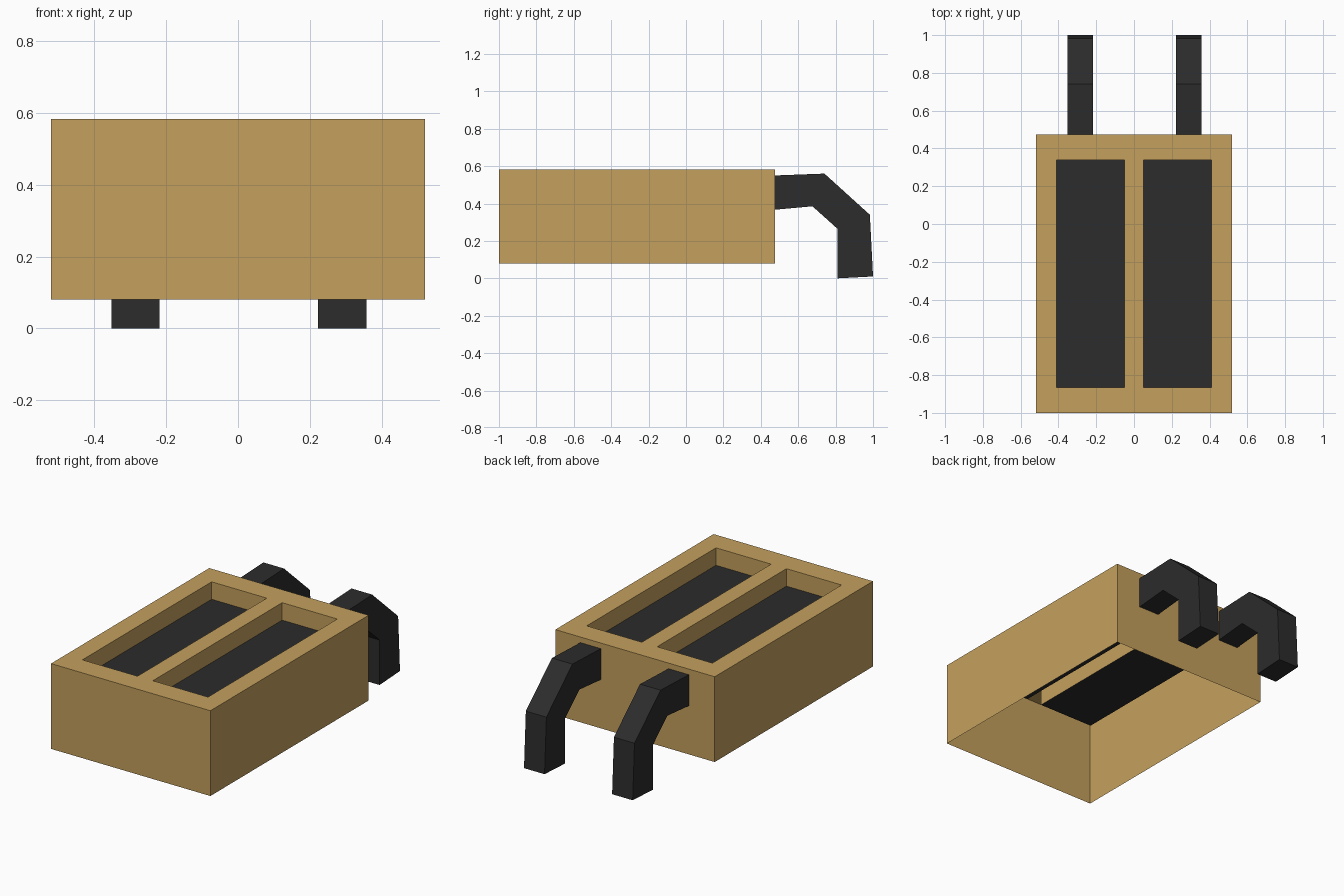
import bpy, bmesh
from mathutils import Matrix, Vector

if "Cube" in bpy.data.objects:
    bpy.data.objects.remove(bpy.data.objects["Cube"])


def material(name, rgb):
    m = bpy.data.materials.new(name)
    m.diffuse_color = (*rgb, 1)
    m.use_nodes = True
    m.node_tree.nodes["Principled BSDF"].inputs["Base Color"].default_value = m.diffuse_color
    return m


TAN = material("tan", (0.55, 0.35, 0.11))
BLACK = material("black", (0.025, 0.025, 0.025))


def make_object(name, bm, mat):
    me = bpy.data.meshes.new(name)
    bm.to_mesh(me)
    bm.free()
    me.materials.append(mat)
    ob = bpy.data.objects.new(name, me)
    bpy.context.collection.objects.link(ob)
    return ob


HALF_W, FRONT, BACK, BOTTOM, TOP = 0.52, -1.0, 0.475, 0.08, 0.583
HOLE_IN, HOLE_OUT, HOLE_FRONT, HOLE_BACK = 0.05, 0.41, -0.865, 0.34
FLOOR = 0.48

# Box shell, open underneath
bm = bmesh.new()
bmesh.ops.create_cube(bm, size=1, matrix=(
    Matrix.Translation((0, (FRONT + BACK) / 2, (BOTTOM + TOP) / 2))
    @ Matrix.Diagonal((2 * HALF_W, BACK - FRONT, TOP - BOTTOM, 1))))
bm.normal_update()
bmesh.ops.delete(bm, geom=[f for f in bm.faces if f.normal.z < -0.9], context='FACES')

# Cut the lid along the pocket outlines
cuts = [((x, 0, 0), (1, 0, 0)) for x in (-HOLE_OUT, -HOLE_IN, HOLE_IN, HOLE_OUT)]
cuts += [((0, y, 0), (0, 1, 0)) for y in (HOLE_FRONT, HOLE_BACK)]
for co, no in cuts:
    bm.normal_update()
    lid = [f for f in bm.faces if f.normal.z > 0.9]
    geom = lid + list({e for f in lid for e in f.edges}) + list({v for f in lid for v in f.verts})
    bmesh.ops.bisect_plane(bm, geom=geom, plane_co=co, plane_no=no)


# Sink the two pockets
def in_pocket(f):
    c = f.calc_center_median()
    return f.normal.z > 0.9 and HOLE_IN < abs(c.x) < HOLE_OUT and HOLE_FRONT < c.y < HOLE_BACK


bm.normal_update()
floors = bmesh.ops.extrude_discrete_faces(bm, faces=[f for f in bm.faces if in_pocket(f)])["faces"]
for f in floors:
    bmesh.ops.translate(bm, verts=f.verts, vec=(0, 0, FLOOR - TOP))
bmesh.ops.delete(bm, geom=floors, context='FACES_ONLY')
make_object("box_shell", bm, TAN)

# Dark panels closing the pockets
for side, s in (("left", -1), ("right", 1)):
    bm = bmesh.new()
    bmesh.ops.create_grid(bm, x_segments=1, y_segments=1, size=0.5, matrix=(
        Matrix.Translation((s * (HOLE_IN + HOLE_OUT) / 2, (HOLE_FRONT + HOLE_BACK) / 2, FLOOR))
        @ Matrix.Diagonal((HOLE_OUT - HOLE_IN, HOLE_BACK - HOLE_FRONT, 1, 1))))
    make_object(side + "_pocket_panel", bm, BLACK)

# Bent prongs at the back: outer / inner edge of the side profile at each bend
PRONG = [((BACK, 0.55), (BACK, 0.367)), ((0.74, 0.56), (0.676, 0.385)),
         ((0.983, 0.34), (0.81, 0.265)), ((1.0, 0.01), (0.81, 0.0))]
for side, cx in (("left", -0.285), ("right", 0.29)):
    bm = bmesh.new()
    rings = []
    for outer, inner in PRONG:
        rings.append([bm.verts.new((cx + dx, *p)) for dx, p in
                      ((-0.067, outer), (0.067, outer), (0.067, inner), (-0.067, inner))])
    for a, b in zip(rings, rings[1:]):
        for i in range(4):
            j = (i + 1) % 4
            bm.faces.new((a[i], a[j], b[j], b[i]))
    bm.faces.new(rings[-1])
    bmesh.ops.recalc_face_normals(bm, faces=bm.faces)
    make_object(side + "_prong", bm, BLACK)
